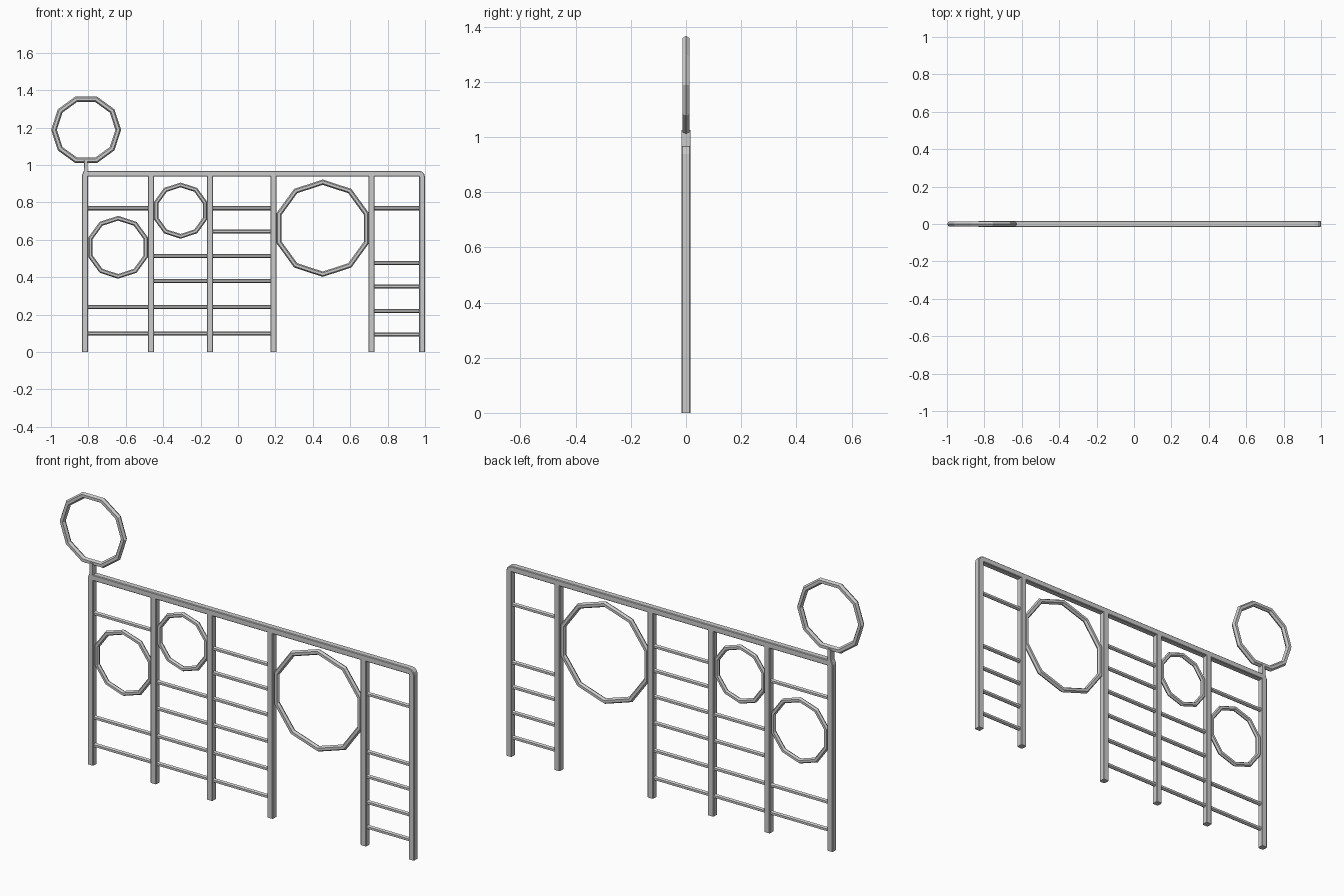
import bpy, math
from mathutils import Vector

if "Cube" in bpy.data.objects:
    bpy.data.objects.remove(bpy.data.objects["Cube"])


def sweep(name, path, profile, closed=False, widths=None):
    """Sweep a (side, depth) profile along a path in the XZ plane with mitred joints."""
    pts = [Vector(p) for p in path]
    n, k = len(pts), len(profile)
    verts, faces = [], []
    for i, p in enumerate(pts):
        a = (p - pts[i - 1]).normalized() if closed or i > 0 else None
        b = (pts[(i + 1) % n] - p).normalized() if closed or i < n - 1 else None
        a, b = a or b, b or a
        t = (a + b).normalized()
        s = Vector((t.y, -t.x)) / max(t.dot(a), 0.3)
        w = widths[i] if widths else 1
        for u, v in profile:
            q = p + s * u * w
            verts.append((q.x, v, q.y))
    for i in range(n if closed else n - 1):
        j = (i + 1) % n
        for m in range(k):
            o = (m + 1) % k
            faces.append((i * k + m, i * k + o, j * k + o, j * k + m))
    if not closed:
        faces.append(tuple(range(k))[::-1])
        faces.append(tuple(range((n - 1) * k, n * k)))
    me = bpy.data.meshes.new(name)
    me.from_pydata(verts, [], faces)
    ob = bpy.data.objects.new(name, me)
    bpy.context.collection.objects.link(ob)
    return ob


def bar(h, d, c):
    """Rectangular bar profile with chamfered edges."""
    return [(h, -d + c), (h, d - c), (h - c, d), (-h + c, d),
            (-h, d - c), (-h, -d + c), (-h + c, -d), (h - c, -d)]


def hexagon(r):
    return [(r * math.cos(i * math.pi / 3), r * math.sin(i * math.pi / 3)) for i in range(6)]


POST = bar(0.016, 0.016, 0.003)
BEAM_Z = 0.953
posts = [-0.818, -0.465, -0.149, 0.19, 0.714, 0.984]

# inner upright posts
for i, x in enumerate(posts[1:5]):
    sweep(f"upright_post_{i + 1}", [(x, 0), (x, BEAM_Z - 0.005)], POST)

# left post, narrowing into the stalk that carries the high ring
sweep("left_post_and_stalk",
      [(-0.818, 0), (-0.818, 0.945), (-0.814, 0.968), (-0.813, 1.025)],
      POST, widths=[1, 1, 0.65, 0.6])

# top beam bending round into the right post
bend = [(0.968 + 0.016 * math.sin(a), BEAM_Z - 0.016 + 0.016 * math.cos(a))
        for a in (0, math.pi / 6, math.pi / 3, math.pi / 2)]
sweep("top_beam_and_right_post", [(-0.818, BEAM_Z)] + bend + [(0.984, 0)],
      bar(0.015, 0.016, 0.003))

# ladder rungs: (left post, right post, heights)
bays = [(0, 1, [0.10, 0.24, 0.769]),
        (1, 2, [0.10, 0.24, 0.38, 0.514]),
        (2, 3, [0.10, 0.24, 0.38, 0.514, 0.645, 0.769]),
        (4, 5, [0.094, 0.22, 0.35, 0.475, 0.769])]
for l, r, heights in bays:
    for j, z in enumerate(heights):
        sweep(f"rung_bay{l + 1}_{j + 1}", [(posts[l], z), (posts[r], z)], hexagon(0.011))

# ten-sided rings: name, centre x, centre z, outer radius, tube radius, start angle
rings = [("high_ring", -0.812, 1.188, 0.187, 0.0145, 0),
         ("low_left_ring", -0.641, 0.56, 0.168, 0.012, 90),
         ("small_ring", -0.307, 0.756, 0.150, 0.012, 90),
         ("large_ring", 0.453, 0.662, 0.260, 0.0135, 90)]
for name, cx, cz, R, r, start in rings:
    m = R - r / math.cos(math.pi / 10)
    path = []
    for i in range(10):
        a = math.radians(start - 36 * i)
        path.append((cx + m * math.cos(a), cz + m * math.sin(a)))
    sweep(name, path, hexagon(r), closed=True)

# consistent outward normals
import bmesh
for ob in bpy.context.collection.objects:
    bm = bmesh.new()
    bm.from_mesh(ob.data)
    bmesh.ops.recalc_face_normals(bm, faces=bm.faces)
    bm.to_mesh(ob.data)
    bm.free()
